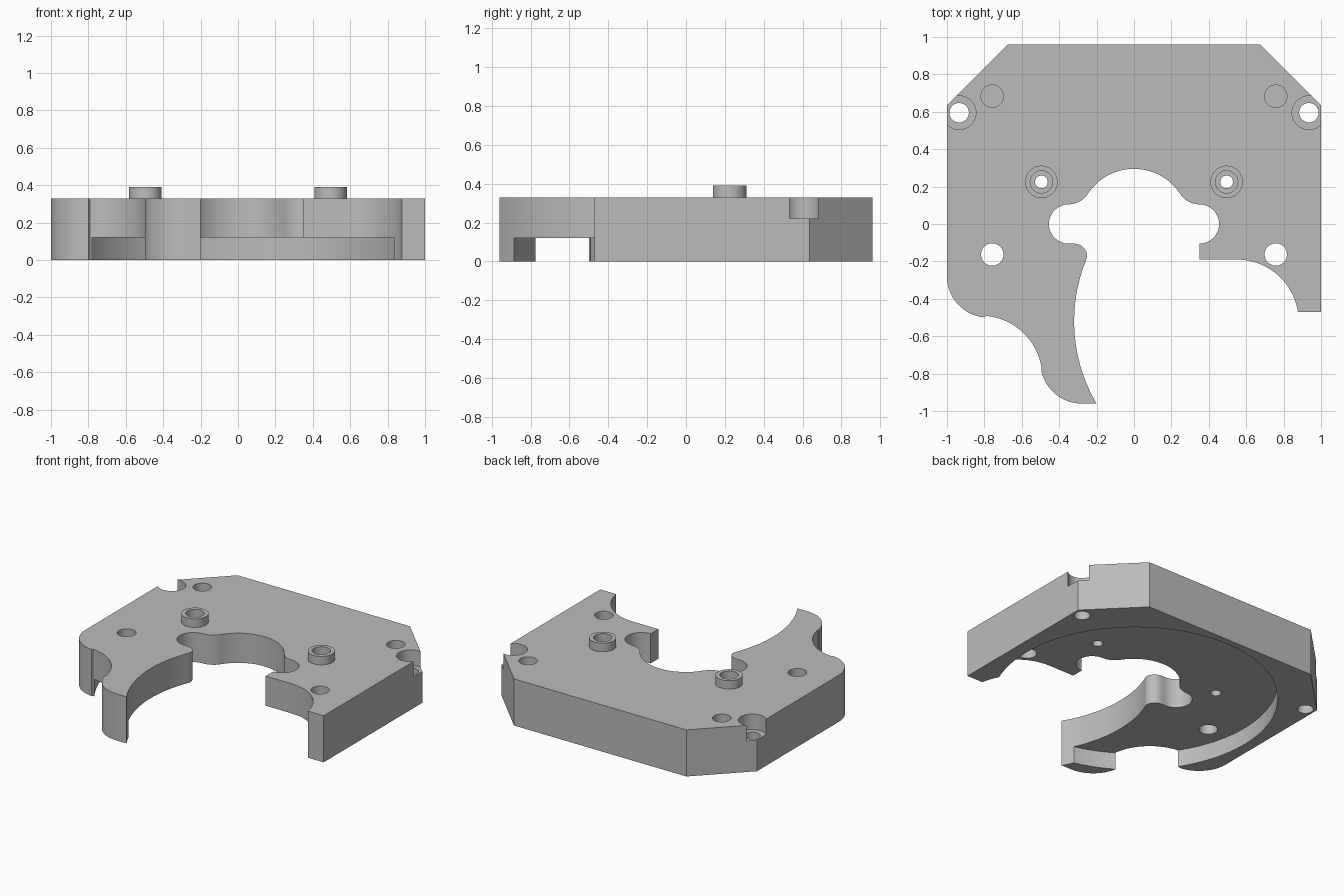
import bpy
import bmesh
from math import cos, sin, radians

cube = bpy.data.objects.get("Cube")
if cube:
    bpy.data.objects.remove(cube)

TOP = 0.33          # plate thickness
RECESS = 0.12       # depth of the round pocket underneath
BOSS_TOP = 0.39

grey = bpy.data.materials.new("plain grey")
grey.use_nodes = True
colour = (0.5, 0.5, 0.5, 1)
grey.diffuse_color = colour
grey.node_tree.nodes["Principled BSDF"].inputs["Base Color"].default_value = colour


def arc(cx, cy, r, start, end, n=16):
    angles = [radians(start + (end - start) * i / n) for i in range(n + 1)]
    return [(cx + r * cos(a), cy + r * sin(a)) for a in angles]


def prism(name, outline, z0, z1):
    """Extrude a closed outline between two heights."""
    bm = bmesh.new()
    face = bm.faces.new([bm.verts.new((x, y, z0)) for x, y in outline])
    out = bmesh.ops.extrude_face_region(bm, geom=[face])
    verts = [v for v in out["geom"] if isinstance(v, bmesh.types.BMVert)]
    bmesh.ops.translate(bm, verts=verts, vec=(0, 0, z1 - z0))
    bmesh.ops.recalc_face_normals(bm, faces=bm.faces)
    mesh = bpy.data.meshes.new(name)
    bm.to_mesh(mesh)
    bm.free()
    mesh.materials.append(grey)
    obj = bpy.data.objects.new(name, mesh)
    bpy.context.collection.objects.link(obj)
    return obj


def disc(name, x, y, r, z0, z1, n=40):
    return prism(name, arc(x, y, r, 0, 360, n)[:-1], z0, z1)


def cut(target, cutter):
    cutter.hide_render = True
    mod = target.modifiers.new("cut", "BOOLEAN")
    mod.operation = "DIFFERENCE"
    mod.solver = "EXACT"
    mod.object = cutter
    bpy.context.view_layer.objects.active = target
    bpy.ops.object.modifier_apply(modifier=mod.name)
    bpy.data.objects.remove(cutter)


# Central opening: round arch, fillets and side lobes
lobe, lobe_r, fillet = 0.35, 0.105, 0.1225
fy = lobe_r + fillet
right_lobe = arc(lobe, 0, lobe_r, -90, 90)
right_fillet = arc(lobe, fy, fillet, 270, 213, 8)
arch = arc(0, 0, 0.295, 33, 147, 24)
left_fillet = arc(-lobe, fy, fillet, -33, -90, 8)
left_lobe = arc(-lobe, 0, lobe_r, 90, 270)

# Whole outline, clockwise from the back edge
outline = [(-0.675, 0.96), (0.675, 0.96), (1, 0.635), (1, -0.47)]
outline += arc(0.55, -0.52, 0.33, 8.7, 90)               # right wing scoop
outline += [(lobe, -0.19)]
outline += right_lobe + right_fillet[1:] + arch[1:] + left_fillet[1:] + left_lobe[1:]
outline += arc(-0.32, -0.175, 0.07, 90, 0, 8)            # claw root
outline += arc(0.55, -0.52, 0.87, 157.7, 210.4, 24)      # claw inner edge
outline += arc(-0.28, -0.74, 0.22, 270, 190)             # claw tip
outline += arc(-0.82, -0.82, 0.33, 8, 85)                # claw outer scoop
outline += arc(-0.78, -0.28, 0.22, 265, 180)             # rounded shoulder
outline += [(-1, 0.635)]
plate = prism("plate", outline, 0, TOP)

# Round pocket in the underside
cut(plate, disc("pocket_cutter", -0.01, 0, 0.915, -0.1, RECESS, 128))

for side, label in ((-1, "right"), (1, "left")):
    # Stepped screw holes at the chamfered corners
    cut(plate, disc("corner_step", side * 0.935, 0.595, 0.09, 0.22, 0.5))
    cut(plate, disc("corner_hole", side * 0.935, 0.595, 0.052, -0.1, 0.5))
    # Blind back holes and through front holes
    cut(plate, disc("blind_hole", side * 0.758, 0.683, 0.06, 0.15, 0.5))
    cut(plate, disc("front_hole", side * 0.758, -0.163, 0.06, -0.1, 0.5))
    # Raised collars with stepped bores
    collar = disc(label + "_collar", side * 0.495, 0.225, 0.087, TOP, BOSS_TOP)
    for part in (plate, collar):
        cut(part, disc("collar_bore", side * 0.495, 0.225, 0.06, 0.22, 0.5))
    cut(plate, disc("collar_hole", side * 0.495, 0.225, 0.034, -0.1, 0.5))

# Smooth curved walls, crisp edges
bpy.ops.object.select_all(action="DESELECT")
for obj in bpy.context.collection.objects:
    if obj.name == "plate" or obj.name.endswith("_collar"):
        obj.select_set(True)
        bpy.context.view_layer.objects.active = obj
        bpy.ops.object.shade_smooth_by_angle(angle=radians(30))
        obj.select_set(False)
